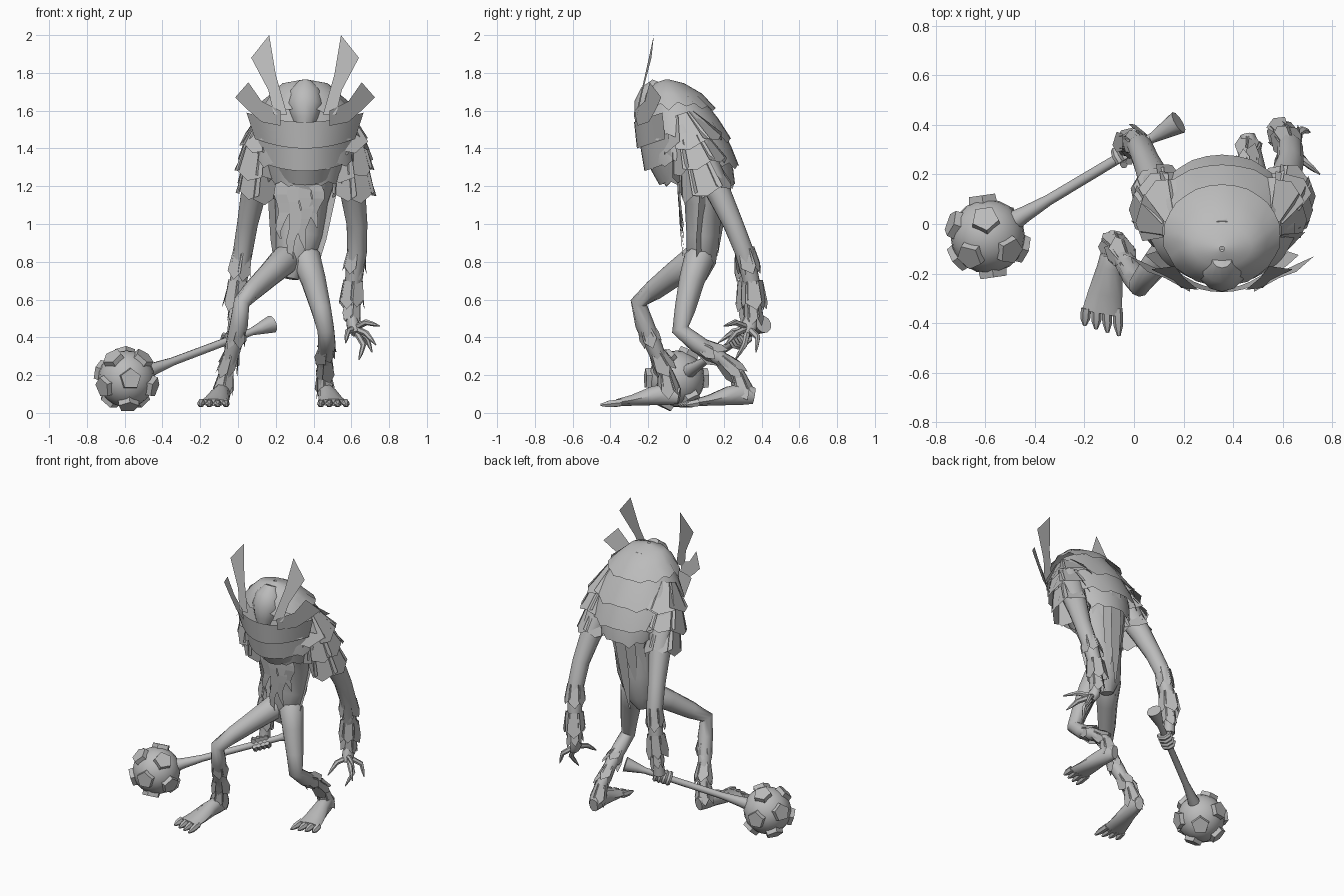
import bpy, bmesh, math, random
from mathutils import Vector as V, Matrix

random.seed(4)
if "Cube" in bpy.data.objects:
    bpy.data.objects.remove(bpy.data.objects["Cube"])

grey = bpy.data.materials.new("plain grey")
grey.use_nodes = True
grey.diffuse_color = (0.5, 0.5, 0.5, 1)
grey.node_tree.nodes["Principled BSDF"].inputs["Base Color"].default_value = (0.5, 0.5, 0.5, 1)
CX = 0.355  # body centre line


def finish(name, bm, smooth=True):
    mesh = bpy.data.meshes.new(name)
    bm.to_mesh(mesh)
    bm.free()
    mesh.materials.append(grey)
    ob = bpy.data.objects.new(name, mesh)
    bpy.context.collection.objects.link(ob)
    if smooth:
        bpy.ops.object.select_all(action="DESELECT")
        ob.select_set(True)
        bpy.context.view_layer.objects.active = ob
        bpy.ops.object.shade_smooth_by_angle(angle=math.radians(50))
    return ob


def frame(t, ref):
    side = t.cross(V(ref)).normalized()
    return side, side.cross(t).normalized()


def loft(bm, rings, closed=True):
    n = len(rings[0])
    for r, s in zip(rings, rings[1:]):
        for k in range(n if closed else n - 1):
            bm.faces.new((r[k], r[(k + 1) % n], s[(k + 1) % n], s[k]))


def tube(name, path, ref=(0, 1, 0), n=10, bm=None):
    """Loft through points (x, y, z, side radius, other radius)."""
    own = bm is None
    bm = bm or bmesh.new()
    pts = [V(p[:3]) for p in path]
    rings = []
    for i, p in enumerate(path):
        t = (pts[min(i + 1, len(pts) - 1)] - pts[max(i - 1, 0)]).normalized()
        a, b = frame(t, ref)
        turns = [math.tau * k / n for k in range(n)]
        rings.append([bm.verts.new(pts[i] + a * math.cos(w) * p[3] + b * math.sin(w) * p[-1]) for w in turns])
    loft(bm, rings)
    bm.faces.new(rings[0][::-1])
    bm.faces.new(rings[-1])
    bmesh.ops.recalc_face_normals(bm, faces=bm.faces)
    if own:
        finish(name, bm)


def skirt(bm, p, q, r0, r1, n, jag, rough, overlap):
    """Ring of pointed plates hanging from p to q."""
    p, q = V(p), V(q)
    t = (q - p).normalized()
    a, b = frame(t, (0, 1, 0))

    def at(c, r, w):
        return c + a * math.cos(w) * r[0] + b * math.sin(w) * r[1]
    for k in range(n):
        w, h = math.tau * k / n, math.pi / n * overlap
        f = 1 + random.uniform(-rough, rough)
        low = [r * f for r in r1]
        drop = t * random.uniform(-jag, jag) * 0.5
        co = [at(p, r0, w - h), at(p, r0, w + h), at(q + drop, low, w + h),
              at(q + drop + t * jag, low, w + h * random.uniform(-0.4, 0.4)), at(q + drop, low, w - h)]
        bm.faces.new([bm.verts.new(c) for c in co])


def ribbon(bm, path, across):
    """Flat strip through points (x, y, z, half width)."""
    loft(bm, [[bm.verts.new(V(p[:3]) + V(across) * p[3] * s) for s in (-1, 1)] for p in path], False)


# Torso and head
tube("torso", [(0.28, 0.07, 0.71, 0.04), (0.295, 0.08, 0.8, 0.1, 0.08), (0.325, 0.09, 0.95, 0.125, 0.09),
               (0.335, 0.09, 1.12, 0.14, 0.1), (CX, 0.06, 1.3, 0.18, 0.14), (CX, 0.01, 1.48, 0.2, 0.17),
               (CX, -0.05, 1.62, 0.15, 0.15), (CX, -0.08, 1.7, 0.08, 0.1)], n=14)
tube("head", [(CX, -0.19, 1.5, 0.05, 0.07), (CX, -0.19, 1.56, 0.075, 0.085), (CX, -0.175, 1.63, 0.1, 0.1),
              (CX, -0.16, 1.7, 0.085, 0.08), (CX, -0.14, 1.75, 0.04, 0.04)], n=12)

# Layered hide cape: overlapping flared tiers, ragged at the sides
bm = bmesh.new()
tiers = (((1.765, -0.1, 0.01, 0.01), (1.745, -0.09, 0.12, 0.08), (1.69, -0.07, 0.18, 0.155), (1.61, -0.045, 0.235, 0.205)),
         ((1.66, -0.06, 0.17, 0.15), (1.56, -0.03, 0.24, 0.2), (1.45, -0.0, 0.295, 0.24)),
         ((1.51, -0.01, 0.23, 0.2), (1.41, 0.015, 0.265, 0.225), (1.31, 0.04, 0.275, 0.24)),
         ((1.37, 0.03, 0.23, 0.2), (1.29, 0.055, 0.22, 0.195), (1.21, 0.07, 0.2, 0.19)))
for tier in tiers:
    rings = []
    for i, (z, y, rx, ry) in enumerate(tier):
        edge = i == len(tier) - 1
        ring = []
        for k in range(28):
            w = math.tau * k / 28
            c, s = math.cos(w), math.sin(w)
            dz, f = 0, 1
            if edge:
                ragged = (k % 2) * min(1, abs(c) * 1.4) * random.uniform(0.3, 1)
                dz, f = 0.035 * c * c - 0.055 * ragged, 1 + 0.03 * ragged
            ring.append(bm.verts.new((CX + rx * c * f, y + ry * s * f, z + dz)))
        rings.append(ring)
    loft(bm, rings)
finish("hide_cape", bm)

# Mask brim tiers, curved around the front
bm = bmesh.new()
for zt, zb, w0, w1, y0, y1, lift in ((1.54, 1.4, 0.31, 0.265, -0.275, -0.26, 0.05),
                                     (1.43, 1.28, 0.25, 0.24, -0.245, -0.22, 0.05),
                                     (1.32, 1.205, 0.21, 0.19, -0.205, -0.14, 0.07)):
    rows = []
    for k in range(15):
        u = k / 7 - 1
        rows.append([bm.verts.new((CX + w * u, y + 0.15 * u * u, z + lift * u * u))
                     for z, w, y in ((zt, w0, y0), (zb, w1, y1))])
    loft(bm, rows, False)
finish("mask_brim", bm)

# Mask horns: flat flaring blades, mirrored
bm = bmesh.new()
inner = ((0.095, 1.58), (0.165, 1.58), (0.195, 1.71), (0.285, 1.88), (0.19, 2.0), (0.155, 1.79))
outer = ((0.13, 1.52), (0.23, 1.54), (0.31, 1.61), (0.37, 1.67), (0.3, 1.75), (0.23, 1.65), (0.13, 1.6))
for m in (-1, 1):
    bm.faces.new([bm.verts.new((CX + m * x, -0.265 + (z - 1.55) * 0.2 + (x - 0.15) * 0.12, z)) for x, z in inner])
    bm.faces.new([bm.verts.new((CX + m * x, -0.25 + (x - 0.15) * 0.65 - (z - 1.55) * 0.2, z)) for x, z in outer])
finish("mask_horns", bm, False)

# Arms with shoulder plates and forearm fur
arms = {"left": [(0.55, 0.03, 1.5, 0.07), (0.58, 0.08, 1.35, 0.085), (0.61, 0.18, 1.15, 0.066),
                 (0.63, 0.25, 1.0, 0.055), (0.63, 0.31, 0.85, 0.052), (0.61, 0.35, 0.68, 0.045),
                 (0.6, 0.36, 0.55, 0.03), (0.6, 0.34, 0.49, 0.03)],
        "right": [(0.16, 0.03, 1.5, 0.07), (0.12, 0.08, 1.35, 0.085), (0.08, 0.18, 1.15, 0.066),
                  (0.05, 0.25, 1.0, 0.055), (0.025, 0.31, 0.85, 0.052), (0.0, 0.33, 0.68, 0.045),
                  (-0.015, 0.33, 0.55, 0.03), (-0.02, 0.32, 0.42, 0.038)]}
for side, path in arms.items():
    tube(side + "_arm", path)
    m = 1 if side == "left" else -1
    bm = bmesh.new()
    for z, y, out, r0, r1 in ((1.58, -0.02, 0.19, 0.06, 0.14), (1.45, 0.02, 0.225, 0.095, 0.13),
                              (1.33, 0.06, 0.24, 0.095, 0.115)):
        skirt(bm, (CX + m * out, y, z), (CX + m * (out + 0.015), y + 0.05, z - 0.15),
              (r0, r0), (r1, r1 * 1.15), 6, 0.03, 0.05, 1.25)
    finish(side + "_shoulder_plates", bm, False)
    bm = bmesh.new()
    for i, f in ((4, 1.0), (5, 1.1), (5, 0.8)):
        p = V(path[i][:3]) + V((0, 0, 0.02 if f >= 1 else -0.06))
        q = p + (V(path[i + 1][:3]) - V(path[i][:3])).normalized() * 0.11
        skirt(bm, p, q, (0.052 * f,) * 2, (0.06 * f,) * 2, 6, 0.04, 0.15, 1.2)
    finish(side + "_forearm_fur", bm, False)

# Open left hand with long bent fingers
tube("left_palm", [(0.6, 0.35, 0.52, 0.028), (0.61, 0.335, 0.46, 0.035, 0.045), (0.625, 0.32, 0.42, 0.025, 0.04)])
bm = bmesh.new()
for knuckle, tip in (((0.68, 0.26, 0.48), (0.75, 0.2, 0.46)), ((0.68, 0.26, 0.42), (0.73, 0.21, 0.36)),
                     ((0.665, 0.31, 0.36), (0.64, 0.26, 0.28)), ((0.58, 0.25, 0.43), (0.57, 0.17, 0.37)),
                     ((0.68, 0.38, 0.4), (0.71, 0.37, 0.32))):
    root = V((0.615, 0.33, 0.45))
    tube("", [(*root, 0.018), (*knuckle, 0.016), (*V(knuckle).lerp(V(tip), 0.55), 0.011), (*tip, 0.003)], n=6, bm=bm)
finish("left_fingers", bm)

# Club
ball, butt = V((-0.59, -0.05, 0.18)), V((0.18, 0.41, 0.47))
axis = (butt - ball).normalized()


def along(f, r):
    return (*ball.lerp(butt, f), r)


tube("club_handle", [along(0.1, 0.045), along(0.2, 0.032), along(0.32, 0.022), along(0.86, 0.02),
                     along(0.91, 0.03), along(1, 0.048)], ref=(0, 0, 1))
bm = bmesh.new()
bmesh.ops.create_uvsphere(bm, u_segments=20, v_segments=12, radius=0.15, matrix=Matrix.Translation(ball))
finish("club_ball", bm)

# Five-sided studs, one facing the front
bm = bmesh.new()
dirs = [V((0, -1, 0)), V((0, 1, 0))]
for k in range(5):
    w = math.tau * k / 5 - math.pi / 2
    ring = V((0.894 * math.cos(w), -0.447, 0.894 * math.sin(w)))
    dirs += [ring, -ring]
for d in dirs:
    d = Matrix.Rotation(math.radians(8), 3, "Z") @ d
    if d.dot(axis) < 0.9:
        rot = d.to_track_quat("Z", "Y").to_matrix().to_4x4()
        bmesh.ops.create_cone(bm, cap_ends=True, segments=5, radius1=0.06, radius2=0.056, depth=0.04,
                              matrix=Matrix.Translation(ball + d * 0.147) @ rot)
finish("club_studs", bm, False)

# Right hand gripping the handle
grip = ball.lerp(butt, 0.735)
a, b = frame(axis, (0, 0, 1))
bm = bmesh.new()
for k in range(4):
    c = grip + axis * (k - 1.5) * 0.028
    tube("", [(*(c + (a * math.cos(w) + b * math.sin(w)) * 0.034), 0.016)
              for w in [math.radians(d) for d in range(60, 361, 50)]], ref=axis, n=6, bm=bm)
finish("right_fingers", bm)

# Legs, feet, toes and shin fur
legs = {"left": ([(0.33, 0.09, 0.89, 0.04), (0.36, 0.07, 0.82, 0.08), (0.4, 0.03, 0.7, 0.068), (0.44, -0.005, 0.55, 0.055),
                  (0.465, -0.03, 0.44, 0.046), (0.47, 0.06, 0.365, 0.048), (0.46, 0.18, 0.29, 0.04),
                  (0.455, 0.27, 0.21, 0.037), (0.46, 0.3, 0.11, 0.04)], V((0.46, 0.345, 0)), V((0.505, 0.05, 0))),
        "right": ([(0.3, 0.1, 0.87, 0.04), (0.25, 0.05, 0.81, 0.08), (0.17, -0.06, 0.735, 0.066), (0.08, -0.17, 0.65, 0.055),
                   (0.02, -0.25, 0.585, 0.045), (0.005, -0.22, 0.47, 0.05), (-0.03, -0.16, 0.33, 0.043),
                   (-0.06, -0.11, 0.22, 0.036), (-0.08, -0.09, 0.11, 0.04)], V((-0.075, -0.05, 0)), V((-0.13, -0.36, 0)))}
for side, (path, heel, toe) in legs.items():
    tube(side + "_leg", path, ref=(1, 0, 0))
    sole = [(-0.05, 0.09, 0.03, 0.045), (0.15, 0.1, 0.045, 0.06), (0.4, 0.09, 0.052, 0.052),
            (0.75, 0.066, 0.07, 0.03), (1, 0.055, 0.08, 0.019)]
    tube(side + "_foot", [(*(heel.lerp(toe, f) + V((0, 0, z))), w, h) for f, z, w, h in sole], ref=(0, 0, 1))
    bm = bmesh.new()
    m = 1 if side == "right" else -1
    for k in range(4):
        root = toe + V((m * (k - 1.5) * 0.042, 0.02, 0.055))
        tip = root + V((m * (k - 1.5) * 0.004, -0.07 - 0.014 * k, -0.013))
        tube("", [(*root, 0.021), (*root.lerp(tip, 0.6), 0.02), (*tip, 0.007)], ref=(0, 0, 1), n=6, bm=bm)
    finish(side + "_toes", bm)
    bm = bmesh.new()
    for i in (5, 6, 7):
        p, q = V(path[i][:3]), V(path[i + 1][:3])
        skirt(bm, p, p + (q - p).normalized() * 0.09, (0.04, 0.04), (0.054, 0.056), 6, 0.045, 0.18, 1.2)
    finish(side + "_shin_fur", bm, False)

# Hanging strips: wavy front cloth, long back and flank strips
bm = bmesh.new()
for x, low in ((0.24, 0.92), (0.3, 0.78), (0.36, 0.86), (0.42, 0.98)):
    path = []
    for i in range(8):
        f = i / 7
        path.append((x + 0.014 * math.sin(i * 1.5 + x * 9) - 0.015 * f, -0.04 + 0.03 * f * f, 1.25 + (low - 1.25) * f,
                     0.032 * (1 - f ** 3) + 0.003))
    ribbon(bm, path, (1, (x - 0.33) * 2, 0))
finish("front_strips", bm, False)
bm = bmesh.new()
for k in range(7):
    u = (k - 3) / 3
    low = 0.73 + 0.1 * (k % 3)
    ribbon(bm, [(CX - 0.05 * f + u * (0.16 - 0.06 * f), 0.25 - 0.12 * u * u - 0.07 * f,
                 1.36 + (low - 1.36) * f, h) for f, h in ((0, 0.035), (0.35, 0.04), (0.7, 0.03), (1, 0.004))],
           (1, -0.9 * u, 0))
finish("back_strips", bm, False)
